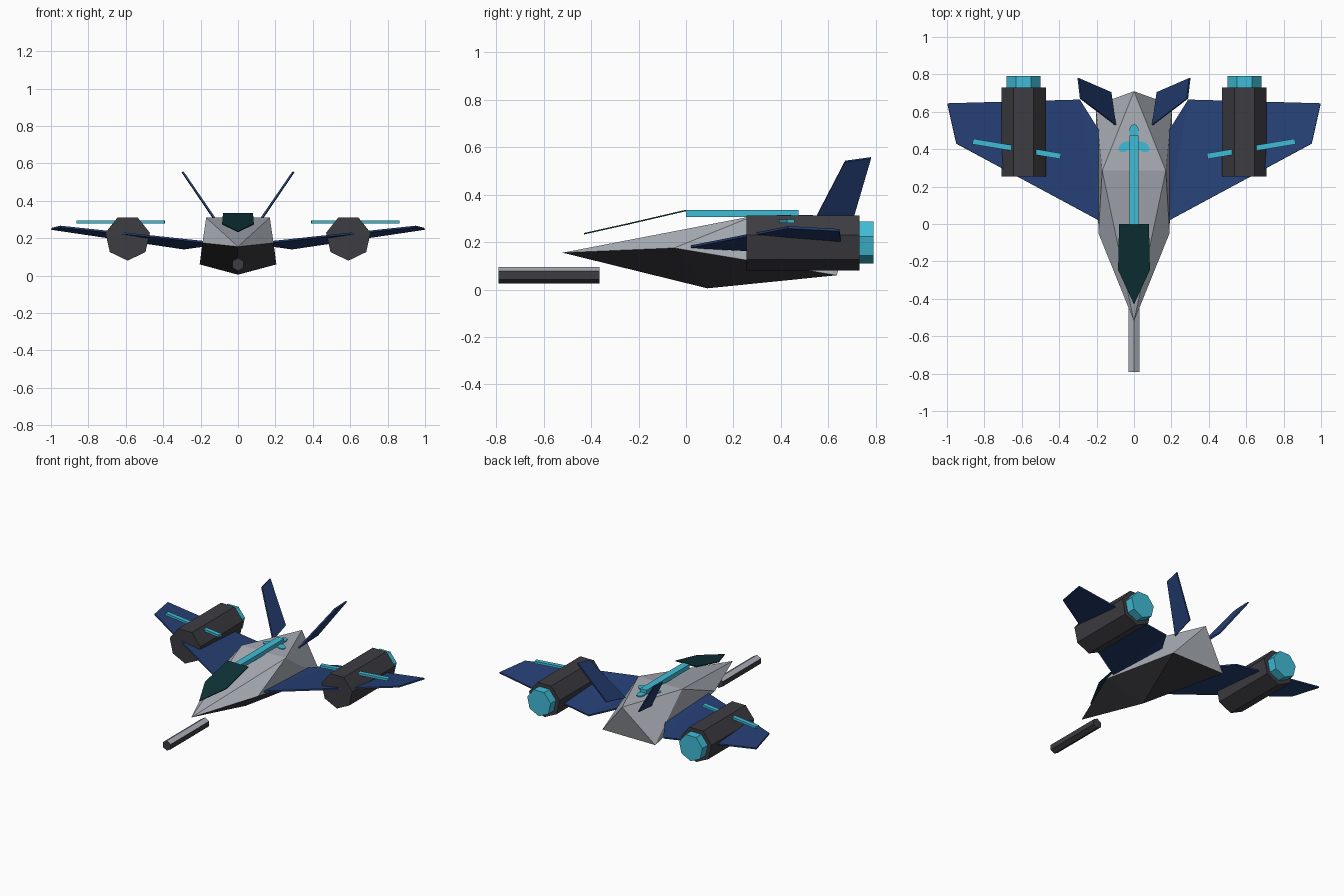
import bpy, bmesh, math
from mathutils import Vector, Matrix

if "Cube" in bpy.data.objects:
    bpy.data.objects.remove(bpy.data.objects["Cube"])


def material(name, rgb):
    def linear(c):
        c /= 255
        return c / 12.92 if c <= 0.04045 else ((c + 0.055) / 1.055) ** 2.4
    m = bpy.data.materials.new(name)
    m.diffuse_color = (*[linear(c) for c in rgb], 1)
    m.use_nodes = True
    m.node_tree.nodes["Principled BSDF"].inputs["Base Color"].default_value = m.diffuse_color
    return m


GREY = material("light_grey", (170, 175, 183))
DARK = material("dark_grey", (60, 60, 66))
BLUE = material("navy_blue", (38, 64, 118))
CYAN = material("cyan", (64, 188, 214))
TEAL = material("dark_teal", (14, 50, 54))


def finish(name, bm, mats, rule=None):
    bmesh.ops.recalc_face_normals(bm, faces=bm.faces)
    bm.normal_update()
    for f in bm.faces:
        f.material_index = rule(f) if rule else 0
    me = bpy.data.meshes.new(name)
    bm.to_mesh(me)
    bm.free()
    for m in mats:
        me.materials.append(m)
    ob = bpy.data.objects.new(name, me)
    bpy.context.collection.objects.link(ob)
    return ob


def plate(name, points, faces, thickness, mat, side=1):
    """Thin solid panel made from an outline split into faces."""
    bm = bmesh.new()
    vs = [bm.verts.new((x * side, y, z)) for x, y, z in points]
    for f in faces:
        bm.faces.new([vs[i] for i in f])
    bmesh.ops.recalc_face_normals(bm, faces=bm.faces)
    bm.normal_update()
    shift = {v: v.normal * thickness / 2 for v in bm.verts}
    geo = bmesh.ops.solidify(bm, geom=bm.faces[:], thickness=thickness)
    for v, d in shift.items():
        v.co += d
    for v in [g for g in geo["geom"] if isinstance(g, bmesh.types.BMVert)]:
        if v not in shift:
            near = min(shift, key=lambda s: (s.co - v.co).length)
            v.co += shift[near]
    return finish(name, bm, [mat])


def tube(name, x, z, y0, y1, radius, sides, mats, rule=None):
    """Straight many-sided tube along y with one corner pointing down."""
    bm = bmesh.new()
    rings = []
    for y in (y0, y1):
        rings.append([bm.verts.new((x + radius * math.sin(2 * math.pi * i / sides), y,
                                    z - radius * math.cos(2 * math.pi * i / sides)))
                      for i in range(sides)])
    for i in range(sides):
        j = (i + 1) % sides
        bm.faces.new((rings[0][i], rings[0][j], rings[1][j], rings[1][i]))
    for r in rings:
        bm.faces.new(r)
    return finish(name, bm, mats, rule)


def bar(name, centre, size, angle, mat):
    bm = bmesh.new()
    m = Matrix.Translation(centre) @ Matrix.Rotation(angle, 4, 'Z') @ Matrix.Diagonal((*size, 1))
    bmesh.ops.create_cube(bm, size=1, matrix=m)
    return finish(name, bm, [mat])


# Fuselage: faceted hull, dark underside
bm = bmesh.new()
P = [(0, -.52, .155), (-.19, -.05, .175), (.19, -.05, .175), (-.17, .285, .31), (.17, .285, .31),
     (-.205, .635, .06), (.205, .635, .06), (0, .71, .30), (0, .09, .005)]
vs = [bm.verts.new(p) for p in P]
for f in [(0, 3, 4), (0, 1, 3), (0, 2, 4), (3, 4, 7), (1, 3, 5), (2, 4, 6), (3, 5, 7), (4, 6, 7),
          (5, 6, 7), (0, 1, 8), (0, 2, 8), (1, 5, 8), (2, 6, 8), (5, 6, 8)]:
    bm.faces.new([vs[i] for i in f])
finish("fuselage", bm, [GREY, DARK], lambda f: 1 if f.normal.z < -0.5 else 0)

# Canopy panel above the nose
plate("canopy", [(-.08, 0, .333), (.08, 0, .333), (.085, -.245, .276), (0, -.43, .235), (-.085, -.245, .276)],
      [(0, 1, 2, 3, 4)], .006, TEAL)

# Spine strip and three-armed mark on the roof
bar("spine_strip", (0, .237, .32), (.05, .475, .03), 0, CYAN)
for i in range(3):
    a = math.radians(90 + 120 * i)
    bm = bmesh.new()
    m = (Matrix.Translation((.055 * math.cos(a), .44 + .055 * math.sin(a), .309))
         @ Matrix.Rotation(a, 4, 'Z') @ Matrix.Diagonal((1.15, .75, 1, 1)))
    bmesh.ops.create_cone(bm, cap_ends=True, segments=12, radius1=.034, radius2=.034, depth=.008, matrix=m)
    finish(f"roof_mark_{i + 1}", bm, [CYAN])

# Nose gun: six sides, light upper faces
tube("nose_gun", 0, .06, -.79, -.365, .035, 6, [DARK, GREY], lambda f: 1 if f.normal.z > .3 else 0)

for side, tag in ((-1, "left"), (1, "right")):
    # Wing
    plate(f"{tag}_wing", [(.18, .015, .18), (.95, .43, .262), (.998, .645, .25), (.29, .665, .145), (.18, .49, .16)],
          [(0, 1, 2, 3), (0, 3, 4)], .01, BLUE, side)
    # Tail fin
    plate(f"{tag}_tail_fin", [(.10, .53, .27), (.285, .67, .54), (.298, .78, .555), (.125, .705, .30)],
          [(0, 1, 2, 3)], .01, BLUE, side)
    # Engine, glowing nozzle and cross bar
    tube(f"{tag}_engine", side * .59, .202, .255, .73, .122, 7, [DARK])
    tube(f"{tag}_nozzle", side * .59, .202, .725, .79, .093, 7, [CYAN])
    bar(f"{tag}_engine_bar", (side * .627, .402, .288), (.477, .03, .016), side * math.radians(9.5), CYAN)
